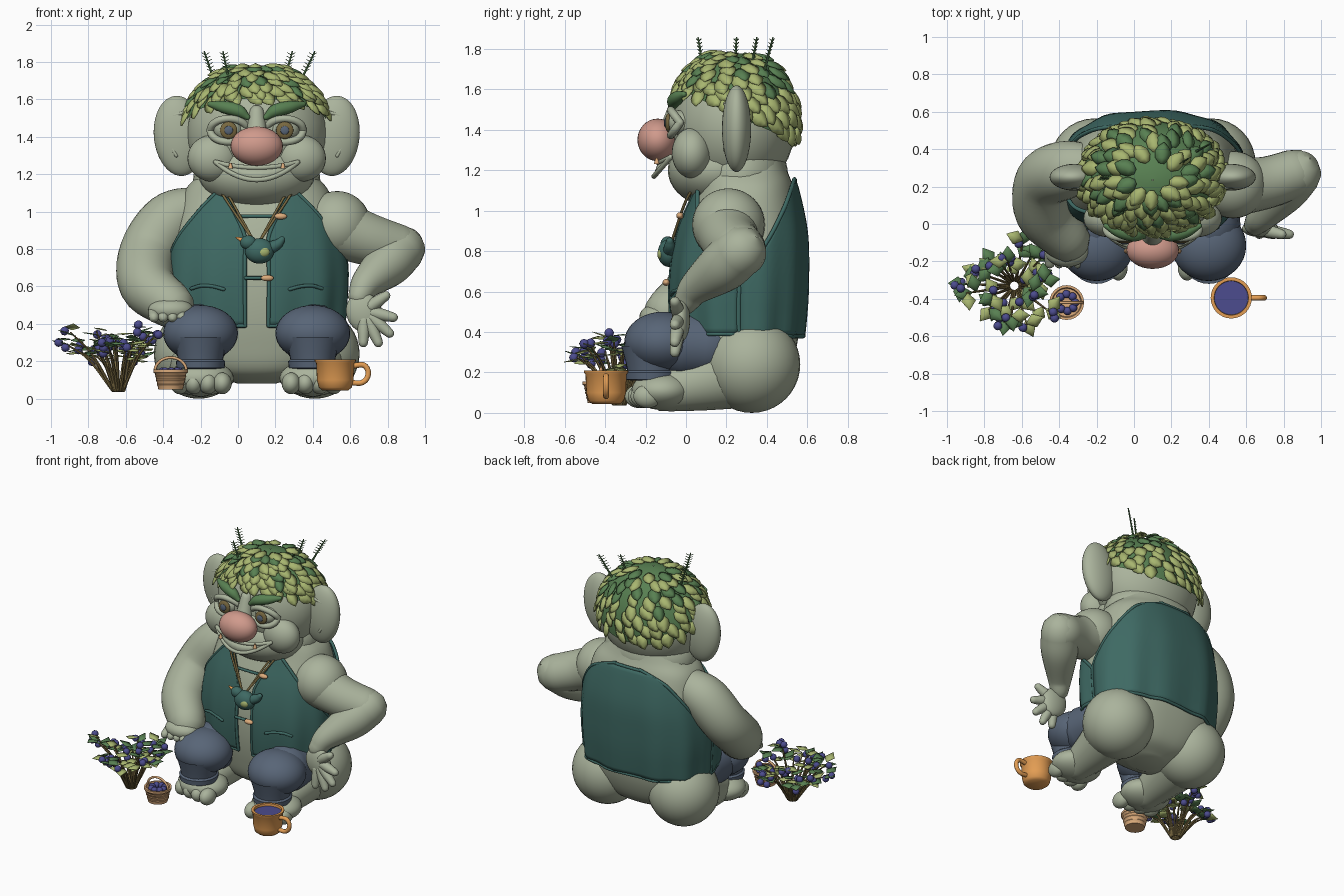
import bpy, bmesh, math, random
from math import sin, cos, pi, radians
from mathutils import Vector, Matrix

random.seed(4)
cube = bpy.data.objects.get("Cube")
if cube:
    bpy.data.objects.remove(cube, do_unlink=True)


def paint(name, *rgb):
    lin = [((c / 255 + 0.055) / 1.055) ** 2.4 for c in rgb] + [1]
    m = bpy.data.materials.new(name)
    m.use_nodes = True
    m.diffuse_color = lin
    m.node_tree.nodes["Principled BSDF"].inputs["Base Color"].default_value = lin
    return m


skin = paint("grey green skin", 170, 179, 156)
teal = paint("teal cloth", 62, 105, 99)
blue = paint("slate blue cloth", 88, 101, 119)
pink = paint("pink nose", 208, 154, 140)
orange = paint("orange clay", 228, 158, 84)
tan = paint("tan wicker", 220, 172, 124)
light = paint("olive leaf", 168, 182, 112)
dark = paint("deep green leaf", 88, 128, 82)
berry = paint("berry violet", 76, 76, 142)
brown = paint("brown stem", 120, 104, 64)


# ---- helpers ----
def make(name, bm, *mats, solid=0):
    me = bpy.data.meshes.new(name)
    bm.to_mesh(me)
    bm.free()
    for m in mats:
        me.materials.append(m)
    me.shade_smooth()
    me.set_sharp_from_angle(angle=radians(55))
    ob = bpy.data.objects.new(name, me)
    bpy.context.collection.objects.link(ob)
    if solid:
        mod = ob.modifiers.new("thickness", 'SOLIDIFY')
        mod.thickness, mod.offset = solid, 0
    return ob


def grid(bm, rows, closed=False, mat=0):
    vs = [[bm.verts.new(p) for p in row] for row in rows]
    for a, b in zip(vs, vs[1:]):
        n = len(a)
        for j in range(n if closed else n - 1):
            k = (j + 1) % n
            bm.faces.new((a[j], a[k], b[k], b[j])).material_index = mat
    return vs


def ball(name, loc, size, mat, rot=(0, 0, 0)):
    bm = bmesh.new()
    bmesh.ops.create_uvsphere(bm, u_segments=32, v_segments=20, radius=1)
    ob = make(name, bm, mat)
    ob.location, ob.scale, ob.rotation_euler = loc, size, rot
    return ob


def spline(pts, n=6):
    pts = [Vector(p) for p in pts]
    ext = [pts[0] * 2 - pts[1]] + pts + [pts[-1] * 2 - pts[-2]]
    out = []
    for a, b, c, d in zip(ext, ext[1:], ext[2:], ext[3:]):
        for t in [i / n for i in range(n)]:
            out.append(b + (c - a) * t / 2 + (a * 2 - b * 5 + c * 4 - d) * t * t / 2
                       + (b * 3 - a - c * 3 + d) * t ** 3 / 2)
    return out + [pts[-1]]


def sweep(bm, pts, sides=16, mat=0):
    """Tube with round ends through (x, y, z, radius) points."""
    path = [(p.to_3d(), p.w) for p in spline(pts)]
    t0 = (path[1][0] - path[0][0]).normalized()
    t1 = (path[-1][0] - path[-2][0]).normalized()
    (p0, r0), (p1, r1) = path[0], path[-1]
    caps = [radians(a) for a in (88, 60, 30)]
    path = ([(p0 - t0 * r0 * sin(a), r0 * cos(a)) for a in caps] + path
            + [(p1 + t1 * r1 * sin(a), r1 * cos(a)) for a in reversed(caps)])
    side, rows = t0.orthogonal(), []
    for i, (p, r) in enumerate(path):
        t = (path[min(i + 1, len(path) - 1)][0] - path[max(i - 1, 0)][0]).normalized()
        side = (side - t * side.dot(t)).normalized()
        up = t.cross(side)
        rows.append([p + (side * cos(j * 2 * pi / sides) + up * sin(j * 2 * pi / sides)) * r
                     for j in range(sides)])
    grid(bm, rows, True, mat)


def tube(name, pts, mat, r=None, sides=16):
    bm = bmesh.new()
    sweep(bm, [(*p, r) if r else p for p in pts], sides)
    return make(name, bm, mat)


def lathe(name, centre, profile, mat, sides=32):
    bm = bmesh.new()
    grid(bm, [[Vector(centre) + Vector((r * cos(a), r * sin(a), z)) for a in
               [j * 2 * pi / sides for j in range(sides)]] for r, z in profile], True)
    bmesh.ops.remove_doubles(bm, verts=bm.verts, dist=1e-5)
    return make(name, bm, mat)


ROUND = ((0, .3), (.25, .9), (.55, 1), (.8, .65), (1, .02))
DIAMOND = ((0, .05), (.45, 1), (1, .02))


def leaf(bm, base, along, normal, length, width, bulge, mat, shape):
    along, side = along.normalized(), along.cross(normal).normalized()
    rows = []
    for t, w in shape:
        c = base + along * length * t
        rows.append([c - side * w * width / 2, c + normal * bulge * w,
                     c + side * w * width / 2])
    grid(bm, rows, False, mat)


# ---- torso: stacked oval rings, with the vest lying on the same surface ----
MID = 0.1
RINGS = spline([(.08, .25, .1, .1), (.15, .25, .3, .22), (.3, .26, .43, .28), (.5, .26, .46, .31),
                (.7, .265, .465, .315), (.9, .28, .44, .295), (1.1, .295, .39, .24),
                (1.2, .28, .31, .22), (1.3, .27, .25, .2)])


def surf(a, z, off=0.0):
    """Torso surface: a = 0 is the front, pi the back."""
    for lo, hi in zip(RINGS, RINGS[1:]):
        if lo[0] <= z <= hi[0]:
            break
    _, cy, rx, ry = lo.lerp(hi, (z - lo[0]) / (hi[0] - lo[0]))
    s, c = sin(a), cos(a)
    return Vector((MID + math.copysign(abs(s) ** .8, s) * (rx + off),
                   cy - math.copysign(abs(c) ** .8, c) * (ry + off), z))


bm = bmesh.new()
rows = grid(bm, [[surf(j * pi / 32, r[0]) for j in range(64)] for r in RINGS], True)
bm.faces.new(rows[0][::-1])
make("torso", bm, skin)


def panel(name, z0, z1, left, right):
    bm, rows = bmesh.new(), []
    for i in range(25):
        z = z0 + (z1 - z0) * i / 24
        row = []
        for j in range(33):
            a = left(z) + (right(z) - left(z)) * j / 32
            row.append(surf(a, z, .02 + .012 * sin(a * 11) * (z1 - z)))
        rows.append(row)
    edge = rows[0] + [r[-1] for r in rows[1:]] + rows[-1][-2::-1] + [r[0] for r in rows[-2::-1]]
    grid(bm, rows)
    make(name, bm, teal, solid=.012)
    tube(name + "_trim", edge[::2], teal, .011, 8)


def back_half(z):
    return .22 + 1.35 * min(1, (1.15 - z) / .48) ** .55


panel("vest_back", .38, 1.15, lambda z: pi - back_half(z), lambda z: pi + back_half(z))
for s, word in ((-1, "right"), (1, "left")):
    panel(word + "_vest_front", .39, 1.1,
          lambda z: s * (.08 + .27 * max(0, (z - .85) / .25) ** 1.5),
          lambda z: s * (.47 + 1.1 * min(1, (1.1 - z) / .45)))
    tube(word + "_pocket", [surf(s * a, .585 + .02 * sin((a - .28) * 7), .03)
                            for a in (.28, .4, .55, .7)], teal, .01, 8)
    for d in (0, .025):
        tube(word + "_cord", [(MID + s * (.21 - d), .06, 1.14), (MID + s * (.155 - d), .0, 1.05),
                              (MID + s * .02, -.07, .85)], brown, .007, 8)

# ---- clasps and bird pendant ----
for z, a, start in ((.975, .22, -.12), (.645, .07, -.07)):
    tube("clasp_loop", [surf(start + (a - start) * t, z, .03) for t in (0, .35, .7, 1)], teal, .01, 8)
    ball("clasp_toggle", surf(a * .9, z, .045), (.034, .018, .017), tan)
ball("bird_body", (.115, -.085, .79), (.078, .055, .068), teal)
ball("bird_head", (.055, -.09, .835), (.044, .036, .038), teal)
tube("bird_beak", [(.03, -.09, .845, .016), (-.01, -.09, .862, .004)], orange)
tube("bird_tail", [(.16, -.08, .8, .035), (.21, -.08, .825, .028), (.235, -.08, .85, .018)], teal)
ball("bird_patch", (.135, -.122, .785), (.034, .02, .028), light)

# ---- legs ----
for s, word in ((-1, "right"), (1, "left")):
    x = MID + s * .3
    ball(word + "_buttock", (MID + s * .31, .325, .24), (.24, .24, .24), skin)
    tube(word + "_lower_leg", [(x, .3, .22, .2), (x, .1, .16, .15), (x, -.1, .115, .11)], skin)
    ball(word + "_foot", (x, -.12, .11), (.178, .15, .095), skin)
    for i in range(4):
        ball(word + "_toe", (x + s * (.112 - .076 * i), -.19 - .014 * i, .082),
             (.05, .07, .058), skin)
    tube(word + "_trouser_thigh", [(x, .12, .33, .16), (x, -.02, .34, .17)], blue)
    ball(word + "_trouser_knee", (x, -.115, .35), (.2, .19, .15), blue)
    lathe(word + "_trouser_cuff", (x, -.17, 0), [(.1, .16), (.128, .165), (.132, .2), (.12, .21),
          (.128, .25), (.15, .33)], blue)

# ---- arms ----
tube("right_arm", [(-.2, .3, 1.02, .12), (-.36, .29, .95, .155), (-.48, .23, .78, .155),
                   (-.485, .06, .61, .15), (-.36, -.08, .5, .125)], skin, sides=28)
ball("right_palm", (-.36, -.14, .475), (.12, .09, .065), skin)
for i in range(4):
    x = -.45 + .05 * i
    tube("right_finger", [(x, -.16, .46, .03), (x, -.21, .435, .027)], skin)
ball("left_shoulder", (.53, .21, .93), (.18, .18, .18), skin)
tube("left_upper_arm", [(.53, .2, .91, .16), (.7, .22, .85, .14), (.86, .27, .8, .13)], skin, sides=28)
tube("left_forearm", [(.875, .27, .8, .126), (.8, .18, .72, .125), (.69, .05, .62, .085),
                      (.65, .0, .55, .062)], skin, sides=28)
ball("left_palm", (.675, -.025, .46), (.095, .045, .11), skin, (0, -.4, 0))
for x, z in ((.79, .55), (.83, .435), (.81, .35), (.75, .3), (.67, .3)):
    b = Vector((.675, -.03, .47))
    tip = Vector((x, -.055, z))
    tube("left_finger", [(*b.lerp(tip, .3), .034), (*b.lerp(tip, .65), .032), (*tip, .025)], skin)

# ---- head ----
ball("skull", (MID, .235, 1.42), (.375, .305, .35), skin)
ball("jaw", (MID, .15, 1.2), (.31, .24, .185), skin)
ball("neck", (MID, .27, 1.17), (.34, .235, .24), skin)
ball("nose", (MID, -.14, 1.35), (.14, .1, .105), pink)
tube("nose_bridge", [(MID, -.04, 1.53, .04), (MID, -.07, 1.4, .06)], skin)
for s, word in ((-1, "right"), (1, "left")):
    def side(dx, y, z):
        return (MID + s * dx, y, z)
    ball(word + "_cheek", side(.235, .03, 1.285), (.135, .1, .125), skin)
    ball(word + "_ear", side(.415, .25, 1.405), (.135, .072, .215), skin, (0, s * .1, 0))
    tube(word + "_ear_fold", [side(.39, .195, 1.53), side(.46, .2, 1.5), side(.48, .2, 1.4),
                              side(.43, .192, 1.3)], skin, .01, 8)
    ball(word + "_eyeball", side(.152, -.025, 1.435), (.078, .07, .062), skin)
    ball(word + "_iris", side(.15, -.088, 1.435), (.046, .016, .046), brown)
    ball(word + "_pupil", side(.15, -.102, 1.435), (.023, .008, .023), blue)
    for k, lid in ((1, "upper"), (-1, "lower")):
        tube(f"{word}_{lid}_lid", [side(.15 + .1 * cos(a), -.03 - .045 * sin(a), 1.435 + k * .062 * sin(a))
             for a in [i * pi / 6 for i in range(7)]], skin, .02, 10)
    tube(word + "_eyebrow", [(*side(.25, -.01, 1.575), .014), (*side(.18, -.04, 1.56), .032),
         (*side(.1, -.06, 1.54), .034), (*side(.05, -.065, 1.505), .016)], dark)
    bm = bmesh.new()
    bmesh.ops.create_cone(bm, segments=10, radius1=.014, radius2=.006, depth=.03, cap_ends=True)
    make(word + "_tooth", bm, tan).location = side(.14, -.145, 1.245)


def lip(u, low):
    return Vector((MID + .22 * u, -.075 - (.05 + .35 * low) * (1 - u * u), 1.265 - low * (1 - u * u)))


steps = [i / 6 - 1 for i in range(13)]
for word, low in (("upper", .03), ("lower", .095)):
    tube(word + "_lip", [lip(u, low) for u in steps], skin, .013, 10)
bm = bmesh.new()
grid(bm, [[lip(u, low) for u in steps[1:-1]] for low in (.095, .03)])
make("mouth", bm, skin, solid=.008)


# ---- leafy hair: cap with overlapping rows of plump leaves ----
def scalp(a, p, k=1.0):
    return Vector((MID + .385 * k * sin(p) * sin(a), .235 - .313 * k * sin(p) * cos(a),
                   1.42 + .36 * k * cos(p)))


def rim(a):
    return 1.45 - .4 * cos(a)


bm = bmesh.new()
angles = [j * pi / 24 for j in range(48)]
grid(bm, [[scalp(a, .01 + rim(a) * (16 - i) / 16 * .97) for a in angles] for i in range(17)], True)
make("hair_cap", bm, dark)
bm = bmesh.new()
ROWS = 10
for i in range(2, ROWS):
    count = (0, 0, 9, 15)[i] if i < 4 else int(26 * sin(min(1.5, 1.5 * i / ROWS)))
    for j in range(count):
        a = (j + .5 * (i % 2) + random.uniform(-.2, .2)) * 2 * pi / count
        p = rim(a) * (i - .3) / ROWS
        base = scalp(a, p, 1.01)
        normal = (base - Vector((MID, .235, 1.42))).normalized()
        down = scalp(a + random.uniform(0, .16), p + .15, 1.04) - base
        leaf(bm, base, down, normal, random.uniform(.1, .12), random.uniform(.07, .088),
             .016, int(random.random() < .1 + 1.1 * i / ROWS), ROUND)
make("hair_leaves", bm, dark, light, solid=.008)
bm = bmesh.new()
for x, y, lean in ((-.18, .25, -.05), (-.08, .06, -.03), (.29, .35, .04), (.41, .43, .07)):
    tip, root = Vector((x, y, 1.855)), Vector((x - lean * 1.2, y * .8 + .04, 1.68))
    sweep(bm, [(*root, .008), (*tip, .004)], 6)
    for i in range(1, 7):
        c = root.lerp(tip, .3 + .1 * i)
        for d in (-1, 1):
            sweep(bm, [(*c, .003), (*(c + Vector((d * .02, d * .012, .012))), .002)], 4)
make("hair_sprigs", bm, dark)

# ---- berry bush ----
stems, leaves, fruit = bmesh.new(), bmesh.new(), bmesh.new()
for i in range(22):
    a = i * 2.4
    r = .1 + .16 * (i % 6) / 5
    h = random.uniform(.22, .38)
    out = Vector((cos(a), sin(a), 0))
    root = Vector((-.64, -.33, .045)) + out * .03
    end = Vector((-.67, -.33, h)) + out * r
    mid = root.lerp(end, .5) + Vector((0, 0, .04))
    sweep(stems, [(*root, .009), (*mid, .007), (*end, .004)], 6)
    for k in range(3):
        turn = a + k * 1.5 - 1.5
        d = Vector((cos(turn), sin(turn), random.uniform(-.2, .4)))
        n = d.cross(Vector((-d.y, d.x, random.uniform(-.2, .2)))).normalized()
        leaf(leaves, mid.lerp(end, .55 + .2 * k) + Vector((0, 0, .01 * k)), d, n, .1, .078, .004,
             int(random.random() < .5), DIAMOND)
    for k in range(1 + i % 2):
        pos = end + Vector([random.uniform(-.035, .035) for _ in "xyz"])
        bmesh.ops.create_icosphere(fruit, subdivisions=2, radius=.024, matrix=Matrix.Translation(pos))
make("bush_stems", stems, brown)
make("bush_leaves", leaves, dark, light, solid=.003)
make("bush_berries", fruit, berry)

# ---- basket of berries ----
B = Vector((-.36, -.42, 0))
lathe("basket", B, [(0, .05), (.066, .05), (.084, .135), (.093, .14), (.093, .155), (.08, .155),
                    (.075, .13), (0, .125)], tan, 24)
for z, r in ((.075, .071), (.1, .077), (.12, .081)):
    lathe("basket_weave", B, [(r - .002, z - .008), (r + .003, z), (r - .001, z + .008)], tan, 24)
tube("basket_handle", [B + Vector((.085 * cos(a), 0, .145 + .075 * sin(a))) for a in
                       [i * pi / 8 for i in range(9)]], tan, .008, 8)
for i in range(8):
    ball("basket_berry", B + Vector((.045 * cos(i * .8), .045 * sin(i * .8), .145)),
         (.022, .022, .022), berry)

# ---- cup ----
C = Vector((.52, -.395, 0))
lathe("cup", C, [(0, .045), (.07, .045), (.088, .06), (.098, .1), (.102, .19), (.11, .2), (.11, .21),
                 (.092, .21), (.088, .17), (0, .17)], orange)
lathe("cup_drink", C, [(.0905, .193), (0, .193)], berry)
tube("cup_handle", [C + Vector(p) for p in ((.09, 0, .175), (.15, 0, .18), (.175, 0, .15),
                                            (.17, 0, .11), (.14, 0, .085), (.09, 0, .085))], orange, .015, 10)
